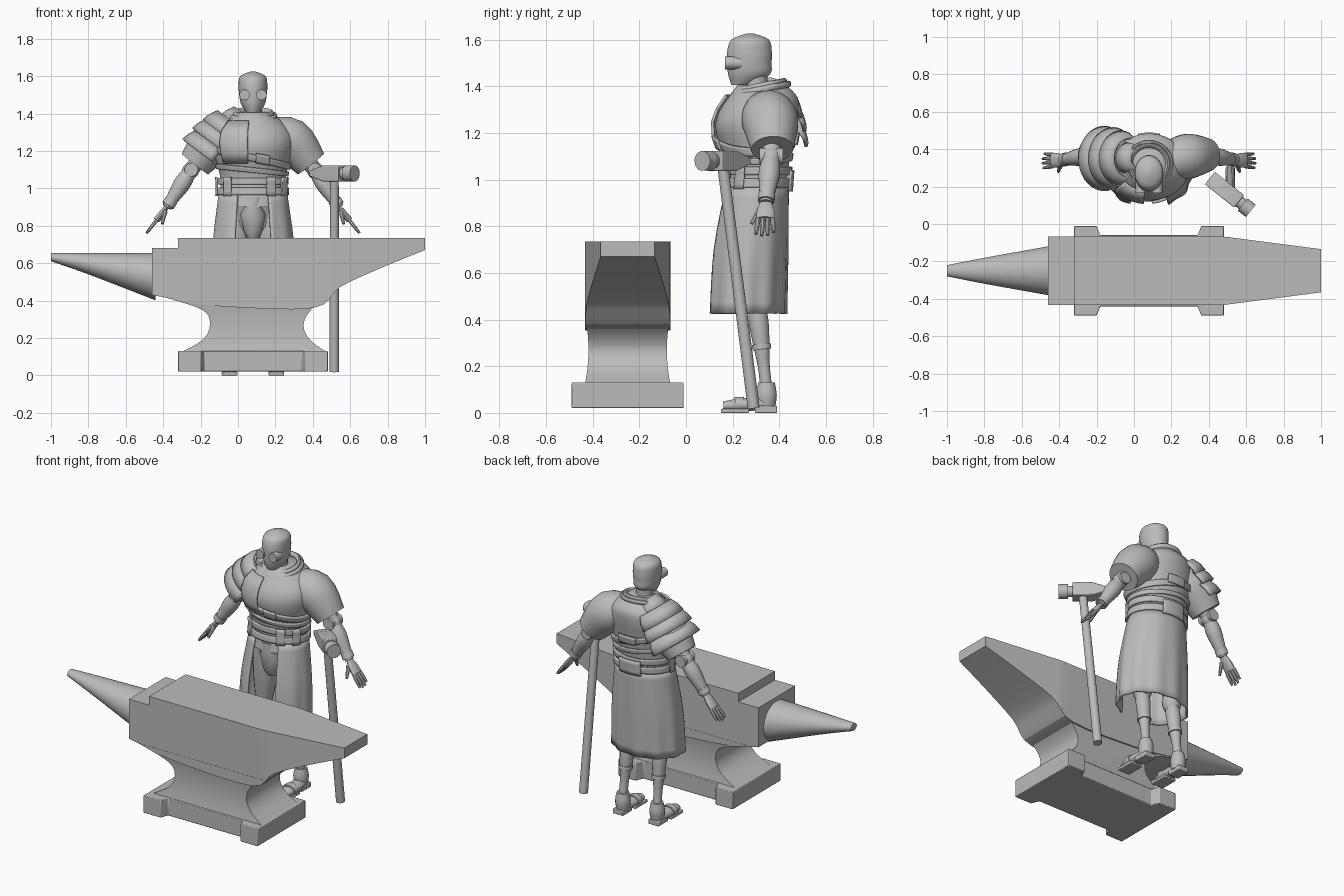
import bpy, bmesh, math
from mathutils import Vector as V

cube = bpy.data.objects.get("Cube")
if cube:
    bpy.data.objects.remove(cube)

GREY = (.5, .5, .5, 1)
grey = bpy.data.materials.new("plain grey")
grey.use_nodes = True
grey.diffuse_color = GREY
grey.node_tree.nodes["Principled BSDF"].inputs["Base Color"].default_value = GREY
CENTRE = .08   # x of the figure and of the anvil base
ANVIL_Y = -.25
UP = V((0, 0, 1))


def spline(keys, steps=4):
    """Smooth run of values through a few keys."""
    keys = [V(k) for k in keys]
    run = []
    for i in range(len(keys) - 1):
        a, b, c, d = (keys[min(max(i + k, 0), len(keys) - 1)] for k in (-1, 0, 1, 2))
        for t in (s / steps for s in range(steps)):
            run.append(b + ((c - a) * t + (a * 2 - b * 5 + c * 4 - d) * t * t
                            + ((b - c) * 3 + d - a) * t ** 3) / 2)
    return run + [keys[-1]]


def loft(name, rings, closed=True, caps=True, angle=40, thick=0, bevel=0):
    """Skin a list of equal-length point rings."""
    bm = bmesh.new()
    rows = [[bm.verts.new(p) for p in ring] for ring in rings]
    count = len(rows[0])
    for a, b in zip(rows, rows[1:]):
        for i in range(count if closed else count - 1):
            j = (i + 1) % count
            bm.faces.new((a[i], a[j], b[j], b[i]))
    if closed and caps:
        bm.faces.new(rows[0])
        bm.faces.new(rows[-1])
    bmesh.ops.recalc_face_normals(bm, faces=bm.faces)
    mesh = bpy.data.meshes.new(name)
    bm.to_mesh(mesh)
    bm.free()
    mesh.materials.append(grey)
    mesh.shade_smooth()
    mesh.set_sharp_from_angle(angle=math.radians(angle))
    part = bpy.data.objects.new(name, mesh)
    bpy.context.collection.objects.link(part)
    if thick:
        solid = part.modifiers.new("thickness", "SOLIDIFY")
        solid.thickness, solid.offset = thick, 0
    if bevel:
        edge = part.modifiers.new("bevel", "BEVEL")
        edge.width, edge.segments = bevel, 2


def oval(centre, u, v, sides=24):
    turns = [math.tau * (i + .5) / sides for i in range(sides)]
    return [V(centre) + V(u) * math.cos(t) + V(v) * math.sin(t) for t in turns]


def stack(name, rows, sides=32, **options):
    """Upright body of ovals from z, half width, front y, back y."""
    loft(name, [oval((CENTRE, (f + b) / 2, z), (w, 0, 0), (0, (b - f) / 2, 0), sides)
                for z, w, f, b in rows], **options)


def tube(name, rows, sides=16, flat=1, **options):
    """Round limb through x, y, z, radius."""
    points = [V(row[:3]) for row in rows]
    rings = []
    for i, p in enumerate(points):
        d = (points[min(i + 1, len(points) - 1)] - points[max(i - 1, 0)]).normalized()
        hint = V((1, 0, 0)) if abs(d.y) > .9 else V((0, 1, 0))
        u = (hint - d * hint.dot(d)).normalized()
        rings.append(oval(p, u * rows[i][3], d.cross(u) * rows[i][3] * flat, sides))
    loft(name, rings, **options)


def limb(name, start, end, *radii, **options):
    """Straight tube with evenly spaced radii."""
    start, end, last = V(start), V(end), len(radii) - 1
    rows = [(*start.lerp(end, i / last), r) for i, r in enumerate(radii)]
    tube(name, rows if last < 2 else spline(rows), **options)


def slab(x, half, low, high):
    """Upright rectangle across the anvil."""
    return [(x, ANVIL_Y + s * half, z) for s, z in ((-1, low), (1, low), (1, high), (-1, high))]


# Anvil: body tapering to the heel, step, waist, notched base and horn
under = spline([(-.32, .4), (-.1, .37), (.4, .36), (.55, .475), (.79, .585), (1, .67)])
loft("anvil_body", [slab(x, .183 - .13 * max(0, x - .48), low, .735) for x, low in under], angle=25)
loft("anvil_step", [slab(-.46, .183, .43, .68), slab(-.3, .183, .4, .68)])
waist = spline([(.12, -.31, .48), (.19, -.19, .385), (.27, -.15, .35), (.35, -.19, .39), (.42, -.4, .48)])
rings = []
for z, left, right in waist:
    half = .168 + .7 * (z - .27) ** 2
    rings.append([(x, ANVIL_Y + s * half, z) for x, s in ((left, -1), (right, -1), (right, 1), (left, 1))])
loft("anvil_waist", rings)
corner = [(.26, .19), (.28, .24), (.4, .24)]
outline = [(CENTRE + sx * x, ANVIL_Y + sy * y)
           for sx, sy in ((1, 1), (1, -1), (-1, -1), (-1, 1)) for x, y in corner[::sx * sy]]
loft("anvil_base", [[(x, y, z) for x, y in outline] for z in (.02, .13)], bevel=.004)
horn = spline([(-1, .61, .03), (-.8, .54, .07), (-.44, .4, .135)])
loft("anvil_horn", [oval((x, ANVIL_Y, (.655 + low) / 2), (0, w, 0), (0, 0, (.655 - low) / 2))
                    for x, low, w in horn])

# Hammer: leaning handle, square block with wedge, round face
limb("hammer_handle", (.515, .29, .02), (.515, .155, 1.08), .026, .024)
along, across, middle = V((.78, -.63, 0)), V((.63, .78, 0)), V((.515, .158, 1.08))
loft("hammer_block", [oval(middle + along * t, across * .06, UP * h, 4)
                      for t, h in ((-.14, .02), (-.05, .06), (.06, .06))], bevel=.005)
for start, end, radius in ((.05, .09, .032), (.085, .14, .043)):
    limb("hammer_face", middle + along * start, middle + along * end, radius, radius)

# Neck, head and goggles
limb("neck", (CENTRE, .3, 1.33), (CENTRE, .3, 1.46), .06, .05, .05)
stack("head", spline([(1.405, .035, .195, .28), (1.45, .064, .18, .36), (1.5, .074, .176, .367),
                      (1.55, .077, .176, .368), (1.6, .068, .195, .355), (1.626, .01, .26, .29)]), angle=60)
for s in (-1, 1):
    limb("goggle_lens", (CENTRE + s * .045, .24, 1.5), (CENTRE + s * .045, .167, 1.5), .028, .028)

# Torso
TORSO = spline([(.9, .18, .16, .43), (1.05, .175, .175, .44), (1.2, .21, .128, .465),
                (1.28, .215, .137, .48), (1.35, .17, .18, .48), (1.405, .085, .22, .43)])
stack("torso", TORSO, angle=60)


def on_torso(turn, z, gap):
    for p, q in zip(TORSO, TORSO[1:]):
        if z <= q[0]:
            break
    z, w, f, b = p.lerp(q, (z - p[0]) / (q[0] - p[0]))
    return V((CENTRE + (w + gap) * math.cos(turn), (f + b) / 2 + ((b - f) / 2 + gap) * math.sin(turn), z))


def wrap(name, low, high, gap, facing=0, spread=180, tilt=0):
    """Sheet hugging the torso around a facing angle (front is -90)."""
    steps = max(6, spread // 5)
    turns = [math.radians(facing + spread * i / steps) for i in range(-steps, steps + 1)]
    rows = [[on_torso(t, low + (high - low) * k / 4 - tilt * math.cos(t), gap) for t in turns]
            for k in range(5)]
    loft(name, rows, closed=False, thick=.012)


# Belts, straps, buckles and plates
wrap("lower_belt", .965, 1.005, .012)
wrap("upper_belt", 1.02, 1.055, .01)
wrap("chest_strap", 1.145, 1.18, .008, tilt=.045)
wrap("rib_strap", 1.085, 1.11, .006, tilt=.02)
wrap("chest_flap", 1.135, 1.36, .016, -118, 21)
wrap("strap_buckle", 1.14, 1.19, .018, -76, 10, .04)
wrap("back_buckle", 1.15, 1.2, .018, 90, 15)
wrap("back_plate", .95, 1.04, .02, 90, 22)
for facing in (-135, -60, -30, 180):
    wrap("belt_clasp", .96, 1.06, .02, facing, 8)

# Rolled collar, higher at the back
for radius, z in ((.118, 1.385), (.1, 1.4)):
    rings = []
    for i in range(33):
        t = math.tau * i / 32
        spoke = V((math.cos(t), math.sin(t), .2 * math.sin(t)))
        rings.append(oval(V((CENTRE, .32, z)) + spoke * radius, spoke * .013, UP * .015, 10))
    loft("collar", rings, caps=False)

# Skirt split at the front, pelvis and groin guard
rows = []
for z, w, f, b in spline([(.97, .178, .16, .435), (.7, .212, .108, .432), (.425, .222, .092, .425)]):
    row = []
    for i in range(61):
        t = math.radians(-63 + 306 * i / 60)
        fold = 1 + .05 * math.cos(11 * t) * (.97 - z)
        row.append((CENTRE + w * fold * math.cos(t), (f + b) / 2 + (b - f) / 2 * fold * math.sin(t), z))
    rows.append(row)
loft("split_skirt", rows, closed=False, thick=.012, angle=60)
stack("pelvis", [(.72, .06, .25, .37), (.8, .14, .21, .41), (.95, .16, .18, .42)])
stack("groin_guard", [(.73, .03, .2, .27), (.77, .05, .175, .28), (.86, .07, .16, .28),
                      (.9, .05, .155, .28), (.95, .07, .16, .28)], 12)

for s in (-1, 1):
    def at(x, y, z):
        return V((CENTRE + s * x, y, z))

    # Leg and sandalled foot
    hip, knee, ankle = at(.08, .3, .92), at(.11, .3, .49), at(.12, .345, .1)
    limb("thigh", hip, knee, .085, .075, .045)
    limb("knee", knee + UP * .05, knee - UP * .06, .035, .055, .055, .04)
    limb("shin", knee, ankle, .036, .043, .036, .026, .026)
    limb("shin_band", knee.lerp(ankle, .5), knee.lerp(ankle, .56), .041, .041)
    limb("ankle_cuff", ankle - UP * .08, ankle + UP * .03, .037, .045, .036)
    limb("foot", at(.125, .16, .03), at(.125, .36, .04), .03, .044, .042, .03, flat=.65)
    limb("foot_strap", at(.125, .21, .035), at(.125, .25, .037), .047, .047, flat=.7)
    for name, front, back, top, half in (("sole", .15, .27, .018, .042), ("heel", .295, .39, .03, .036)):
        loft(name, [[at(.125 + half * k, y, z) for k, y in ((-1, front), (1, front), (1, back), (-1, back))]
                    for z in (0, top)], bevel=.004)

    # Sleeve, arm and elbow hinge
    elbow, wrist, knuckle = at(.33, .365, 1.1), at(.46, .343, .9), at(.515, .34, .83)
    tube("sleeve", spline([(*at(.08, .33, 1.28), .09), (*at(.2, .36, 1.255), .122),
                           (*at(.31, .37, 1.13), .09)]), sides=24)
    limb("upper_arm", at(.25, .37, 1.2), elbow, .05, .04)
    limb("elbow", elbow.lerp(wrist, -.15), elbow.lerp(wrist, .2), .025, .043, .043, .03)
    for side in (-1, 1):
        hinge = elbow + V((0, side * .035, 0))
        limb("elbow_hinge", hinge - V((0, .015, 0)), hinge + V((0, .015, 0)), .036, .036)
    limb("forearm", elbow, wrist, .034, .046, .038, .026)
    limb("wrist_cuff", elbow.lerp(wrist, .82), elbow.lerp(wrist, .96), .036, .036)

    # Hand
    limb("palm", wrist, knuckle, .026, .038, .04, flat=.45)
    for i, reach in enumerate((.9, 1, .97, .8)):
        spread = V((0, (i - 1.5) * .021, 0))
        limb("finger", knuckle + spread, knuckle + spread * 1.2 + (knuckle - wrist) * reach,
             .011, .0105, .007, sides=8)
    limb("thumb", at(.47, .32, .875), at(.485, .28, .81), .014, .011, .008, sides=8)

# Layered armour on the right shoulder
down, out, side = V((-.6, 0, -.8)), V((-.8, 0, .6)), V((0, 1, 0))
root = V((-.03, .35, 1.33))
for start, size in ((.13, .15), (.05, .143), (-.02, .125), (-.09, .065)):
    loft("shoulder_plate", [[root + down * (start + .085 * k) + (out * math.cos(t) + side * math.sin(t)) * (size + flare)
                             for t in (math.radians(10 * i) for i in range(-10, 11))]
                            for k, flare in ((0, -.015), (.5, .008), (1, .018))], closed=False, thick=.014)
